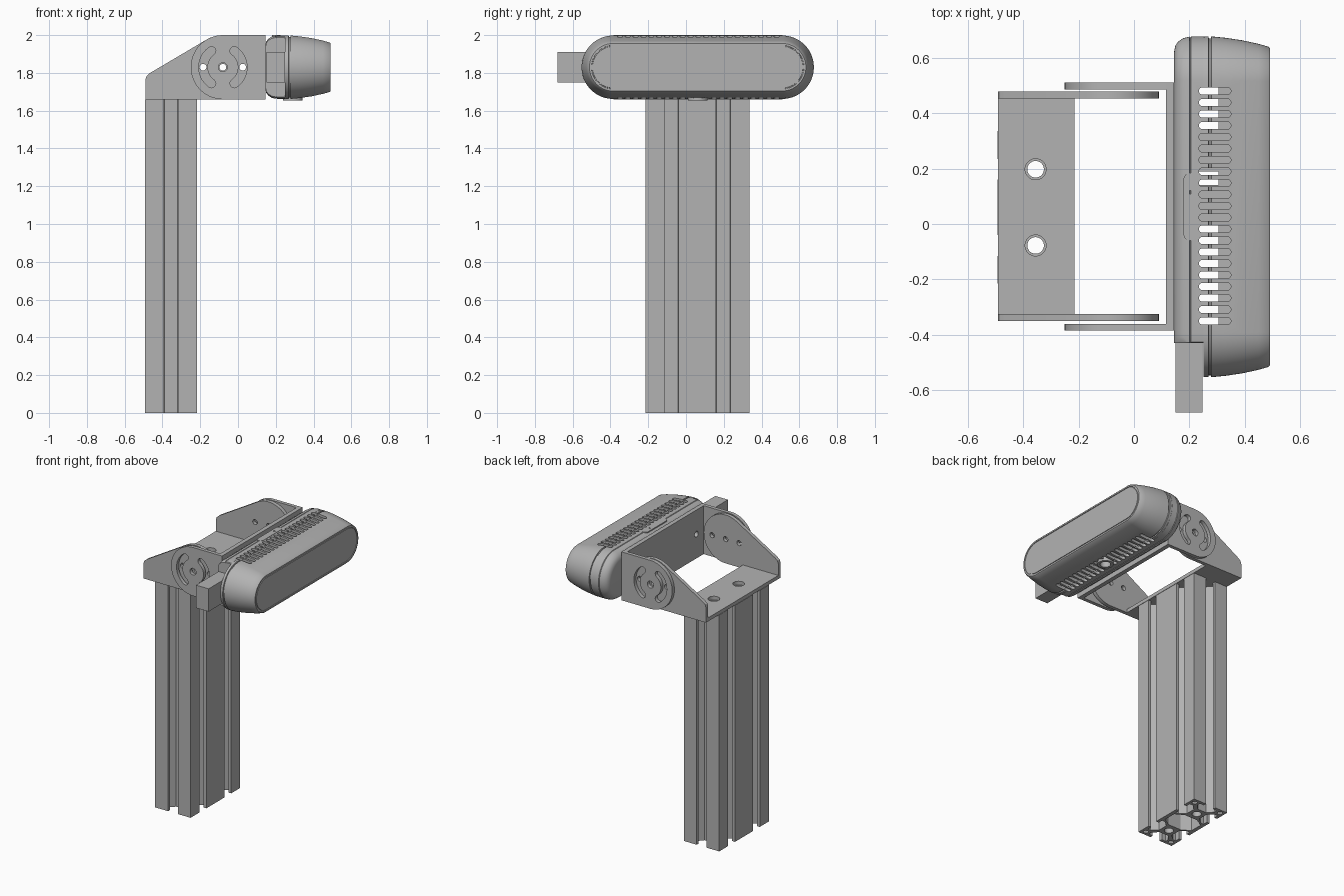
import bpy, bmesh
from math import cos, sin, pi, radians, copysign
from mathutils import Matrix

cube = bpy.data.objects.get("Cube")
if cube:
    bpy.data.objects.remove(cube)

grey = bpy.data.materials.new("plain grey")
grey.use_nodes = True
grey.diffuse_color = (0.45, 0.45, 0.45, 1)
grey.node_tree.nodes["Principled BSDF"].inputs["Base Color"].default_value = (0.45, 0.45, 0.45, 1)

# Columns send profile (u, v) and thickness w to world axes
FRAMES = {
    "z": Matrix.Identity(4),
    "y": Matrix(((1, 0, 0, 0), (0, 0, 1, 0), (0, 1, 0, 0), (0, 0, 0, 1))),
    "x": Matrix(((0, 0, 1, 0), (1, 0, 0, 0), (0, 1, 0, 0), (0, 0, 0, 1))),
}


def add_object(name, mesh):
    obj = bpy.data.objects.new(name, mesh)
    bpy.context.collection.objects.link(obj)
    mesh.materials.clear()
    mesh.materials.append(grey)
    return obj


def baked_mesh(obj):
    bpy.context.view_layer.update()
    graph = bpy.context.evaluated_depsgraph_get()
    return bpy.data.meshes.new_from_object(obj.evaluated_get(graph))


def smooth(obj):
    bpy.ops.object.select_all(action="DESELECT")
    obj.select_set(True)
    bpy.context.view_layer.objects.active = obj
    bpy.ops.object.shade_smooth_by_angle(angle=radians(30))


def plate(name, loops, low, high, axis="z"):
    """Extrude an outline, with further loops as holes, along an axis."""
    curve = bpy.data.curves.new(name, "CURVE")
    curve.dimensions = "2D"
    curve.fill_mode = "BOTH"
    curve.extrude = (high - low) / 2
    for loop in loops:
        spline = curve.splines.new("POLY")
        spline.points.add(len(loop) - 1)
        for point, (u, v) in zip(spline.points, loop):
            point.co = (u, v, 0, 1)
        spline.use_cyclic_u = True
    temp = bpy.data.objects.new(name, curve)
    bpy.context.collection.objects.link(temp)
    mesh = baked_mesh(temp)
    bpy.data.objects.remove(temp)
    mesh.transform(FRAMES[axis] @ Matrix.Translation((0, 0, (low + high) / 2)))
    bm = bmesh.new()
    bm.from_mesh(mesh)
    bmesh.ops.remove_doubles(bm, verts=bm.verts, dist=0.0001)
    bmesh.ops.recalc_face_normals(bm, faces=bm.faces)
    bm.to_mesh(mesh)
    bm.free()
    obj = add_object(name, mesh)
    smooth(obj)
    return obj


def rect(u0, u1, v0, v1):
    return [(u0, v0), (u1, v0), (u1, v1), (u0, v1)]


def pill(cu, cv, hu, hv, n=24):
    """Stadium, or a circle when both half sizes match."""
    r = min(hu, hv)
    angles = [(i + 0.5) / n * 2 * pi for i in range(n)]
    return [(cu + copysign(hu - r, cos(a)) + r * cos(a),
             cv + copysign(hv - r, sin(a)) + r * sin(a)) for a in angles]


def arc(cu, cv, r, start, end, n):
    angles = [radians(start + (end - start) * i / n) for i in range(n + 1)]
    return [(cu + r * cos(a), cv + r * sin(a)) for a in angles]


def arc_slot(cu, cv, r, half, mid, spread):
    """Curved slot with round ends."""
    a, b = mid - spread, mid + spread
    ends = [arc(cu + r * cos(radians(t)), cv + r * sin(radians(t)), half, s, s + 180, 6)
            for t, s in ((b, b), (a, a + 180))]
    return (arc(cu, cv, r + half, a, b, 14)[1:-1] + ends[0]
            + arc(cu, cv, r - half, b, a, 14)[1:-1] + ends[1])


def loft(name, rings):
    """Stadium rings along x; the third value trims the right end flat."""
    bm = bmesh.new()
    loops = []
    for x, r, trim in rings:
        loops.append([bm.verts.new((x, max(y, trim), z))
                      for y, z in pill(0.062, 1.83, 0.447 + r, r, 64)])
    for a, b in zip(loops, loops[1:]):
        for i in range(len(a)):
            j = (i + 1) % len(a)
            bm.faces.new((a[i], a[j], b[j], b[i]))
    bm.faces.new(loops[0])
    bm.faces.new(loops[-1])
    bmesh.ops.dissolve_degenerate(bm, edges=bm.edges, dist=0.00005)
    bmesh.ops.recalc_face_normals(bm, faces=bm.faces)
    mesh = bpy.data.meshes.new(name)
    bm.to_mesh(mesh)
    bm.free()
    return add_object(name, mesh)


# Slotted column: each slot is walked around the outline in turn
CX, CY = -0.355, 0.06
HX, HY = 0.1375, 0.275
slot = [(-0.0375, 0), (-0.0375, 0.022), (-0.07, 0.022), (-0.07, 0.045), (-0.035, 0.085)]
slot += [(-s, d) for s, d in reversed(slot)]
outline = [(CX - HX, CY - HY)]
outline += [(CX + s, CY - HY + d) for s, d in slot] + [(CX + HX, CY - HY)]
for c in (-HX, HX):
    outline += [(CX + HX - d, CY + c + s) for s, d in slot]
outline += [(CX + HX, CY + HY)]
outline += [(CX - s, CY + HY - d) for s, d in slot] + [(CX - HX, CY + HY)]
for c in (HX, -HX):
    outline += [(CX - HX + d, CY + c - s) for s, d in slot]
bores = [pill(CX, CY + c, 0.03, 0.03) for c in (-HX, HX)]
corners = [pill(CX + i * 0.104, CY + j * 0.242, 0.017, 0.017, 12) for i in (-1, 1) for j in (-1, 1)]
cavity = [(CX + u, CY + v) for u, v in
          ((-0.11, -0.045), (0.11, -0.045), (0.11, 0.045), (0.05, 0.08), (-0.05, 0.08),
           (-0.11, 0.045))]
cavity[0:2] = [(CX - 0.11, CY - 0.045), (CX - 0.05, CY - 0.08), (CX + 0.05, CY - 0.08),
               (CX + 0.11, CY - 0.045)]
plate("slotted_column", [outline, cavity] + bores + corners, 0, 1.66)

# Lower bracket: base and two ears
PX, PZ, R = -0.08, 1.83, 0.17
plate("bracket_base", [rect(-0.49, -0.215, -0.33, 0.46)]
      + [pill(CX, CY + c, 0.038, 0.038) for c in (-HX, HX)], 1.66, 1.685)
ear = [(-0.49, 1.66)] + arc(PX, PZ, R, -90, 120, 30) + [(-0.465, 1.80), (-0.483, 1.785), (-0.49, 1.765)]
ear_holes = [pill(PX + d, PZ, 0.018, 0.018, 16) for d in (-0.105, 0, 0.105)]

# Tilting bracket: slotted arms and the plate that carries the housing
arm = [(0.145, 1.66), (0.145, 2.0)] + arc(PX, PZ, R, 90, 270, 28)
arm_holes = [pill(PX, PZ, 0.024, 0.024, 16)]
arm_holes += [arc_slot(PX, PZ, 0.105, 0.023, mid, 55) for mid in (0, 180)]
for side, ear_y, arm_y in (("right", -0.35, -0.385), ("left", 0.453, 0.485)):
    plate(side + "_bracket_ear", [ear] + ear_holes, ear_y, ear_y + 0.025, "y")
    plate(side + "_tilt_arm", [arm] + arm_holes, arm_y, arm_y + 0.025, "y")
plate("tilt_back_plate", [rect(-0.385, 0.51, 1.66, 2.0)]
      + [pill(y, PZ, 0.02, 0.02, 16) for y in (-0.28, 0.405)], 0.115, 0.145, "x")

# Sensor housing: rounded back trimmed for the plug, tapered front
TRIM, FULL = -0.43, -1
housing = loft("sensor_housing", [
    (0.145, 0.115, TRIM), (0.149, 0.135, TRIM), (0.16, 0.15, TRIM), (0.178, 0.162, TRIM),
    (0.2, 0.167, TRIM), (0.202, 0.163, TRIM), (0.206, 0.168, TRIM), (0.25, 0.168, TRIM),
    (0.25, 0.167, FULL), (0.268, 0.168, FULL), (0.27, 0.161, FULL), (0.277, 0.161, FULL),
    (0.279, 0.168, FULL), (0.33, 0.163, FULL), (0.39, 0.154, FULL), (0.45, 0.141, FULL),
    (0.485, 0.131, FULL), (0.49, 0.126, FULL), (0.49, 0.116, FULL), (0.486, 0.115, FULL),
    (0.486, 0.111, FULL), (0.49, 0.11, FULL)])
hollow = loft("housing_hollow", [(0.17, 0.13, -0.41), (0.19, 0.148, -0.41), (0.27, 0.148, -0.41),
                                 (0.27, 0.147, FULL), (0.38, 0.14, FULL), (0.465, 0.11, FULL)])
vents = plate("vent_cutter", [pill(0.292, 0.48 - 0.0415 * i, 0.058, 0.0135, 16) for i in range(21)],
              1.6, 2.1)
socket_cut = plate("socket_cutter", [pill(0.29, 0.062, 0.05, 0.05)], 1.6, 1.71)
for cutter in (hollow, vents, socket_cut):
    cutter.hide_render = True
    mod = housing.modifiers.new("cut", "BOOLEAN")
    mod.operation = "DIFFERENCE"
    mod.solver = "EXACT"
    mod.object = cutter
mesh = baked_mesh(housing)
housing.modifiers.clear()
housing.data = mesh
for cutter in (hollow, vents, socket_cut):
    bpy.data.objects.remove(cutter)
smooth(housing)

# Inner parts seen through the vents
plate("sensor_board", [rect(0.305, 0.44, -0.4, 0.52)], 1.73, 1.93)
plate("processor_block", [rect(0.2, 0.31, 0.01, 0.14)], 1.73, 1.93)
plate("power_block", [rect(0.2, 0.31, 0.19, 0.34)], 1.73, 1.93)

# Mount socket below, button above, plug at the right end
plate("mount_socket", [pill(0.29, 0.062, 0.052, 0.052), pill(0.29, 0.062, 0.034, 0.034)], 1.655, 1.73)
plate("top_button", [pill(0.202, 0.062, 0.023, 0.122), pill(0.202, 0.115, 0.007, 0.007, 10)], 1.99, 2.0)
plate("cable_plug", [rect(0.15, 0.248, -0.68, -0.42)], 1.75, 1.91)
